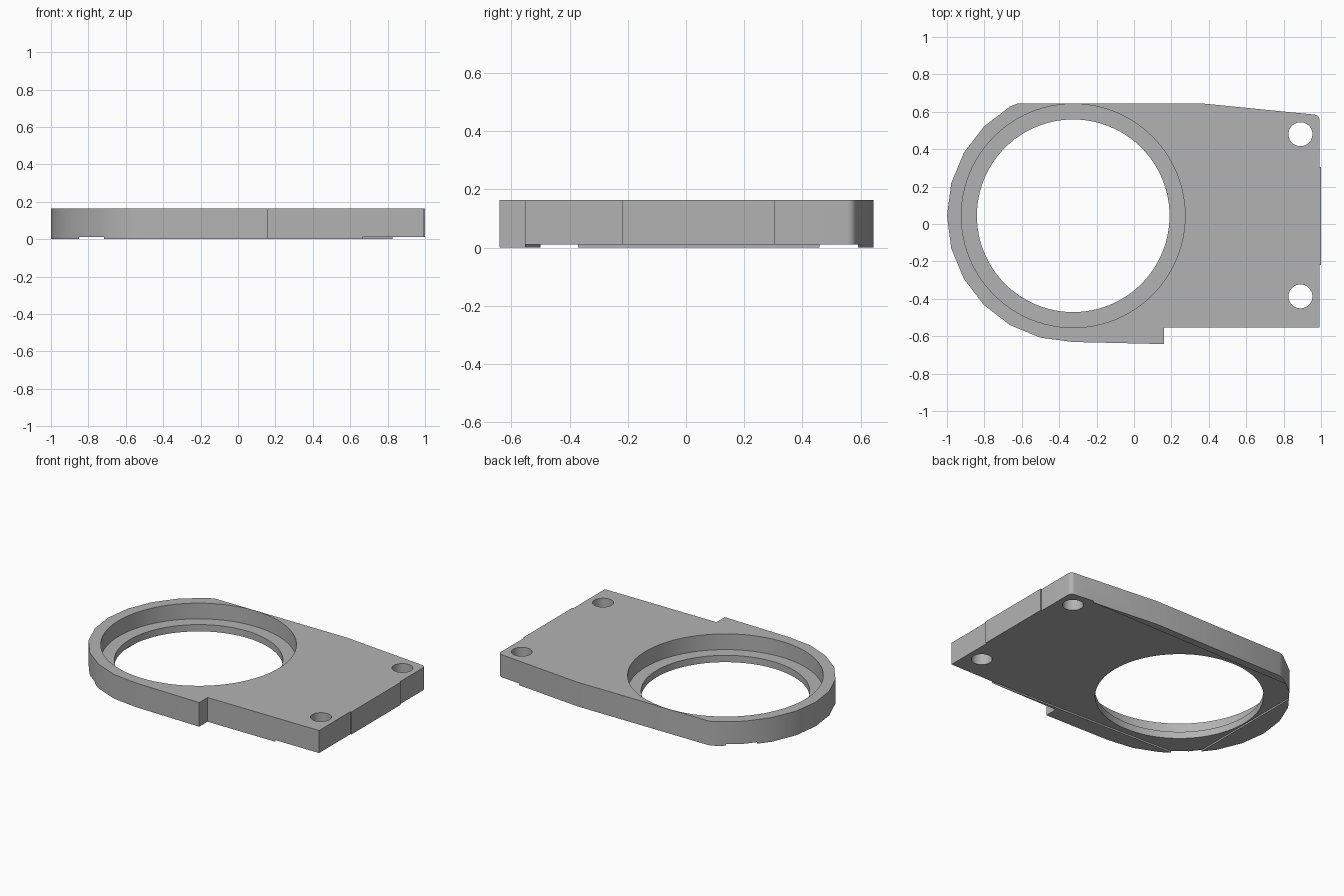
import bpy, bmesh, math

cube = bpy.data.objects.get("Cube")
if cube:
    bpy.data.objects.remove(cube)

TOP = 0.163
CX, CY = -0.325, 0.044      # centre of the large bore
OUTER_R = 0.675

grey = bpy.data.materials.new("plain_grey")
grey.use_nodes = True
colour = (0.45, 0.45, 0.45, 1)
grey.diffuse_color = colour
grey.node_tree.nodes["Principled BSDF"].inputs["Base Color"].default_value = colour


def prism(name, outline, z0, z1):
    """Extrude a flat outline between two heights."""
    bm = bmesh.new()
    face = bm.faces.new([bm.verts.new((x, y, z0)) for x, y in outline])
    grown = bmesh.ops.extrude_face_region(bm, geom=[face])["geom"]
    moved = [v for v in grown if isinstance(v, bmesh.types.BMVert)]
    bmesh.ops.translate(bm, verts=moved, vec=(0, 0, z1 - z0))
    bmesh.ops.recalc_face_normals(bm, faces=bm.faces)
    mesh = bpy.data.meshes.new(name)
    bm.to_mesh(mesh)
    bm.free()
    mesh.materials.append(grey)
    obj = bpy.data.objects.new(name, mesh)
    bpy.context.collection.objects.link(obj)
    return obj


def arc(x, y, r, start, end, steps):
    angles = [math.radians(start + (end - start) * i / steps) for i in range(steps + 1)]
    return [(x + r * math.cos(a), y + r * math.sin(a)) for a in angles]


def circle(x, y, r, sides):
    return arc(x, y, r, 0, 360, sides)[:-1]


def cut(target, cutter):
    """Subtract the cutter and discard it."""
    mod = target.modifiers.new("cut", "BOOLEAN")
    mod.operation = "DIFFERENCE"
    mod.solver = "EXACT"
    mod.object = cutter
    bpy.context.view_layer.objects.active = target
    bpy.ops.object.modifier_apply(modifier=mod.name)
    bpy.data.objects.remove(cutter)


# Plate: faceted round end, notched front edge, tapered back edge, raised right pad
outline = arc(CX, CY, OUTER_R, 120, 270, 10)
outline += [(0.16, -0.642), (0.16, -0.553), (0.992, -0.553),
            (0.992, -0.22), (1.0, -0.22), (1.0, 0.305), (0.992, 0.305)]
outline += arc(0.962, 0.555, 0.03, 0, 83, 6)
outline += [(0.36, 0.645), (-0.62, 0.645)]
plate = prism("mounting_plate", outline, 0, TOP)

# Shallow recess in the underside, open toward the bolt end
recess = [(-0.85, -0.495), (0.85, -0.56), (1.1, -0.57), (1.1, 0.6), (-0.85, 0.59)]
cut(plate, prism("recess_cutter", recess, -0.1, 0.011))

# Large bore with a stepped seat, then the two bolt holes
cut(plate, prism("bore_cutter", circle(CX, CY, 0.515, 96), -0.1, 0.3))
cut(plate, prism("seat_cutter", circle(CX, CY, 0.598, 96), 0.057, 0.3))
for y in (0.48, -0.387):
    cut(plate, prism("bolt_hole_cutter", circle(0.89, y, 0.064, 40), -0.1, 0.3))

bpy.ops.object.select_all(action="DESELECT")
plate.select_set(True)
bpy.context.view_layer.objects.active = plate
bpy.ops.object.shade_smooth_by_angle(angle=math.radians(30))
